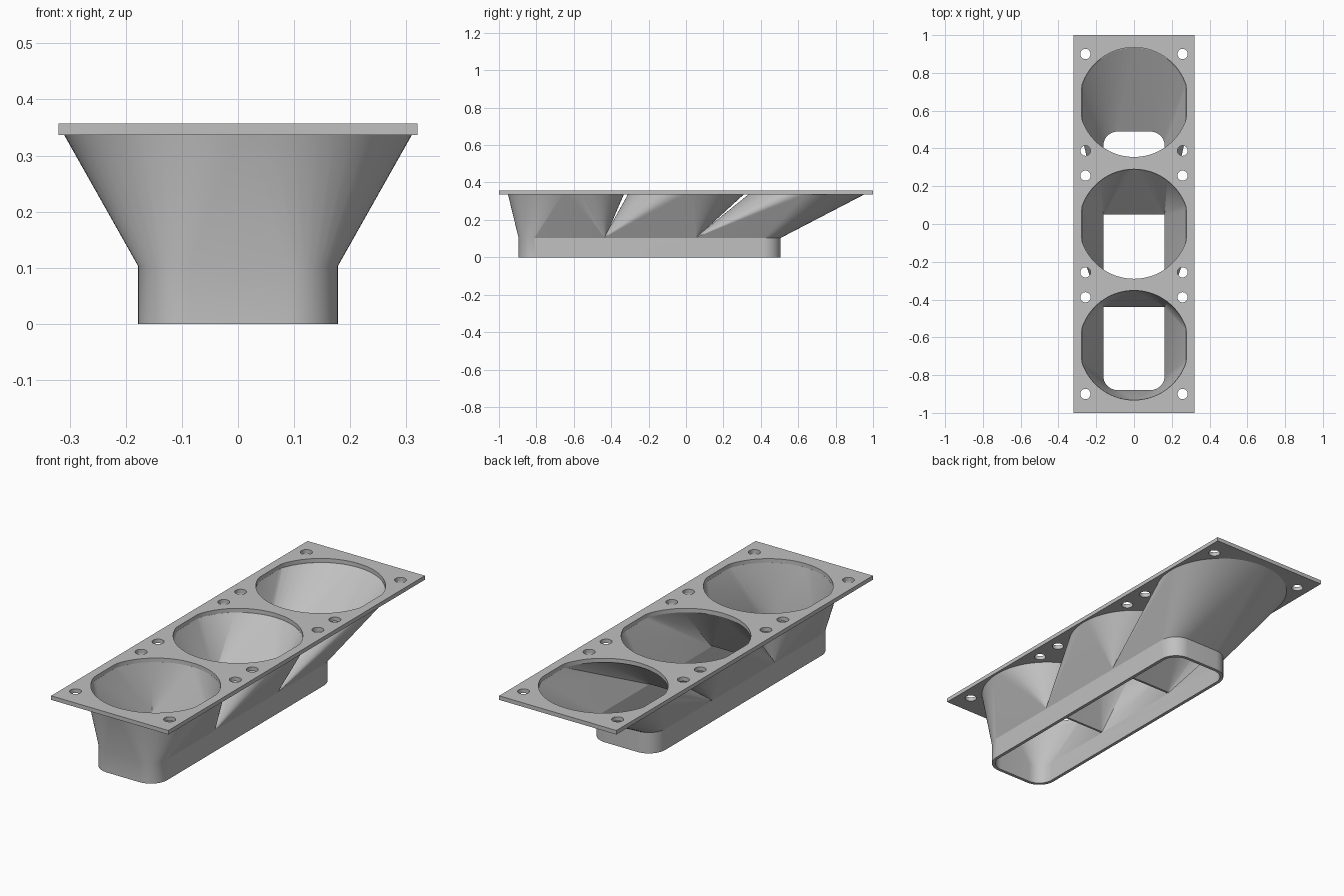
import bpy, bmesh
from math import sin, cos, pi, radians

cube = bpy.data.objects.get("Cube")
if cube:
    bpy.data.objects.remove(cube, do_unlink=True)

grey = bpy.data.materials.new("light grey")
grey.use_nodes = True
grey.diffuse_color = (0.53, 0.53, 0.53, 1)
grey.node_tree.nodes["Principled BSDF"].inputs["Base Color"].default_value = grey.diffuse_color

PLATE_Z, TOP_Z, COLLAR_Z = 0.337, 0.357, 0.105
FRONT, BACK, HALF, ROUND, WALL = -0.895, 0.505, 0.178, 0.09, 0.016
SPLITS = (-0.437, 0.05)
CENTRES = (-0.642, 0.0, 0.645)


def circle(radius, y, x=0, clip=9, n=96):
    return [(x + max(-clip, min(clip, radius * cos(2 * pi * i / n))),
             y + radius * sin(2 * pi * i / n)) for i in range(n)]


def slot(half, y0, y1, r0, r1):
    """Rounded rectangle with separate front and back corner radii."""
    corners = ((half, y1, r1, 1, 1), (-half, y1, r1, -1, 1),
               (-half, y0, r0, -1, -1), (half, y0, r0, 1, -1))
    pts = []
    for q, (x, y, r, sx, sy) in enumerate(corners):
        steps = 12 if r else 0
        for i in range(steps + 1):
            a = pi / 2 * (q + i / max(steps, 1))
            pts.append((x - sx * r + r * cos(a), y - sy * r + r * sin(a)))
    return pts


def loft(name, low, z0, high, z1):
    """Convex solid stretched between two level outlines."""
    bm = bmesh.new()
    for outline, z in ((low, z0), (high, z1)):
        for x, y in outline:
            bm.verts.new((x, y, z))
    bmesh.ops.remove_doubles(bm, verts=bm.verts, dist=0.0002)
    hull = bmesh.ops.convex_hull(bm, input=bm.verts)
    spare = {e for e in hull["geom_interior"] if isinstance(e, bmesh.types.BMVert)}
    bmesh.ops.delete(bm, geom=list(spare), context="VERTS")
    bmesh.ops.dissolve_limit(bm, angle_limit=radians(0.2), verts=bm.verts, edges=bm.edges)
    bmesh.ops.recalc_face_normals(bm, faces=bm.faces)
    mesh = bpy.data.meshes.new(name)
    bm.to_mesh(mesh)
    bm.free()
    mesh.materials.append(grey)
    ob = bpy.data.objects.new(name, mesh)
    bpy.context.collection.objects.link(ob)
    return ob


def select(ob):
    bpy.ops.object.select_all(action="DESELECT")
    ob.select_set(True)
    bpy.context.view_layer.objects.active = ob


def combine(ob, tool, operation):
    select(ob)
    mod = ob.modifiers.new("cut", "BOOLEAN")
    mod.operation, mod.solver, mod.object = operation, "EXACT", tool
    bpy.ops.object.modifier_apply(modifier=mod.name)
    bpy.data.objects.remove(tool, do_unlink=True)


# Mounting plate with three clipped round openings and screw holes
rect = slot(0.32, -1, 1, 0, 0)
plate = loft("mounting_plate", rect, PLATE_Z, rect, TOP_Z)
for y in CENTRES:
    ring = circle(0.29, y, clip=0.277)
    combine(plate, loft("cutter", ring, 0.3, ring, 0.4), "DIFFERENCE")
for x in (-0.257, 0.257):
    for y in (0.9, 0.388, 0.256):
        for side in (-1, 1):
            hole = circle(0.027, y * side, x, n=32)
            combine(plate, loft("cutter", hole, 0.3, hole, 0.4), "DIFFERENCE")

# Slotted collar at the bottom
outline = slot(HALF, FRONT, BACK, ROUND, ROUND)
body = loft("collar_and_ducts", outline, 0, outline, COLLAR_Z)

# Each duct runs from a share of the slot up to a round opening
ends = (FRONT, *SPLITS, BACK)
bores = []
for i, y in enumerate(CENTRES):
    first, last = i == 0, i == 2
    y0, y1 = ends[i], ends[i + 1]
    low = slot(HALF, y0 - (0 if first else 0.004), y1 + (0 if last else 0.004),
               ROUND if first else 0, ROUND if last else 0)
    combine(body, loft("duct", low, COLLAR_Z - 0.002, circle(0.31, y), PLATE_Z), "UNION")
    inner = ROUND - WALL
    low = slot(HALF - WALL, y0 + (WALL if first else 0.005), y1 - (WALL if last else 0.005),
               inner if first else 0, inner if last else 0)
    bores.append(loft("bore", low, COLLAR_Z - 0.01,
                      circle(0.29, y, clip=0.277), PLATE_Z + 0.001))

# Hollow out the ducts and the collar
for bore in bores:
    combine(body, bore, "DIFFERENCE")
inside = slot(HALF - WALL, FRONT + WALL, BACK - WALL, ROUND - WALL, ROUND - WALL)
combine(body, loft("cutter", inside, -0.05, inside, COLLAR_Z - 0.005), "DIFFERENCE")

for ob in (plate, body):
    select(ob)
    bpy.ops.object.shade_smooth_by_angle(angle=radians(25))
